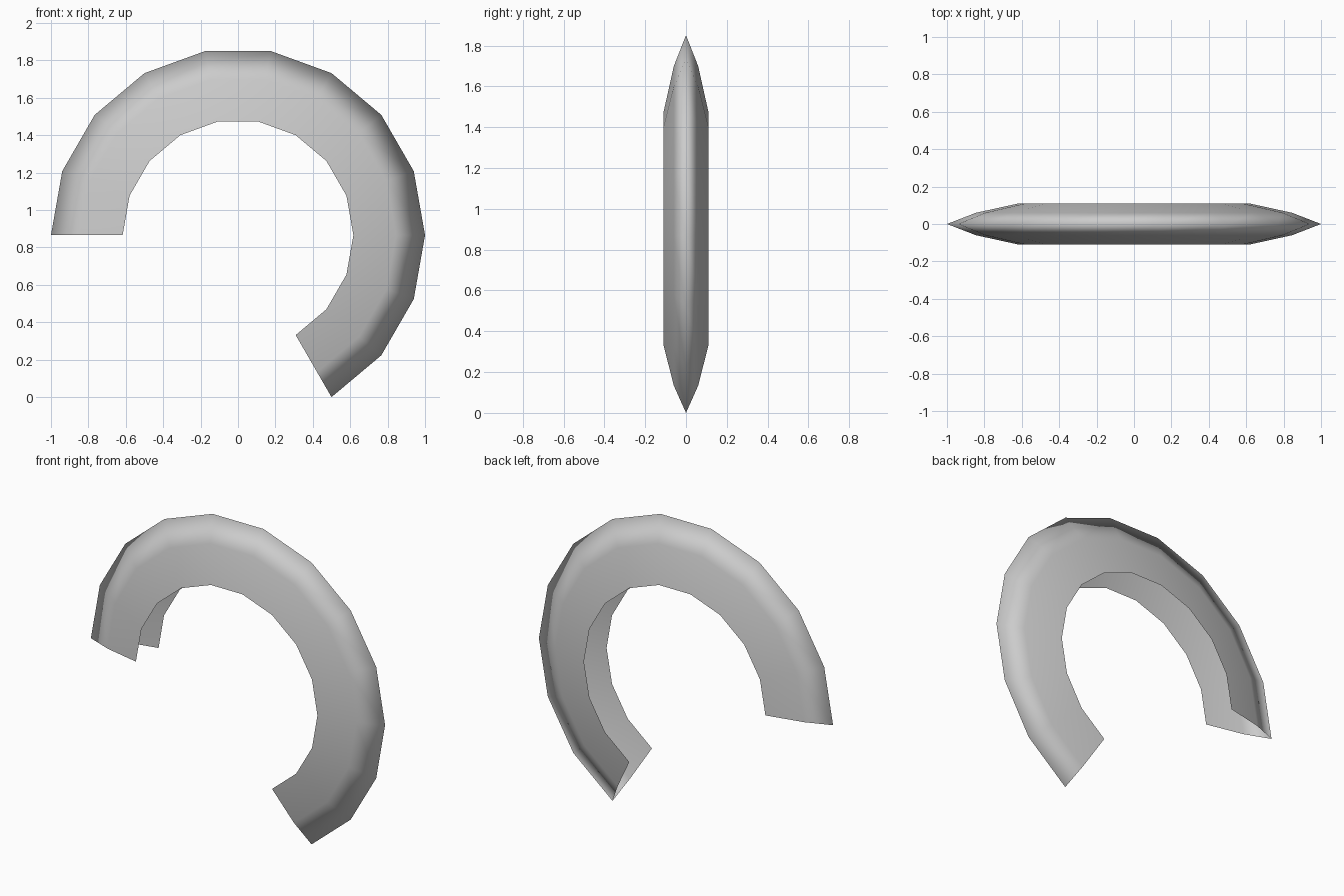
import bpy, bmesh
from math import radians
from mathutils import Vector

if "Cube" in bpy.data.objects:
    bpy.data.objects.remove(bpy.data.objects["Cube"])

CENTRE_Z = 0.866

# Open V-shaped cross-section: (radius, y), pointed rim outwards
profile = [(0.617, -0.11), (0.845, -0.06), (1.0, 0.0), (0.845, 0.06), (0.617, 0.11)]

bm = bmesh.new()
verts = [bm.verts.new((-r, y, CENTRE_Z)) for r, y in profile]
edges = [bm.edges.new(pair) for pair in zip(verts, verts[1:])]

# Sweep the section 240 degrees over the top, in 20 degree steps
bmesh.ops.spin(bm, geom=verts + edges, cent=(0, 0, CENTRE_Z), axis=Vector((0, 1, 0)),
               angle=radians(240), steps=12, use_duplicate=False)

# Make the normals face outwards
bm.normal_update()
if sum(f.normal.y * f.calc_center_median().y for f in bm.faces) < 0:
    bmesh.ops.reverse_faces(bm, faces=bm.faces[:])

for f in bm.faces:
    f.smooth = True

# Curved hollow shell, open along the inside and at both ends
mesh = bpy.data.meshes.new("curved_shell")
bm.to_mesh(mesh)
bm.free()
shell = bpy.data.objects.new("curved_shell", mesh)
bpy.context.collection.objects.link(shell)
